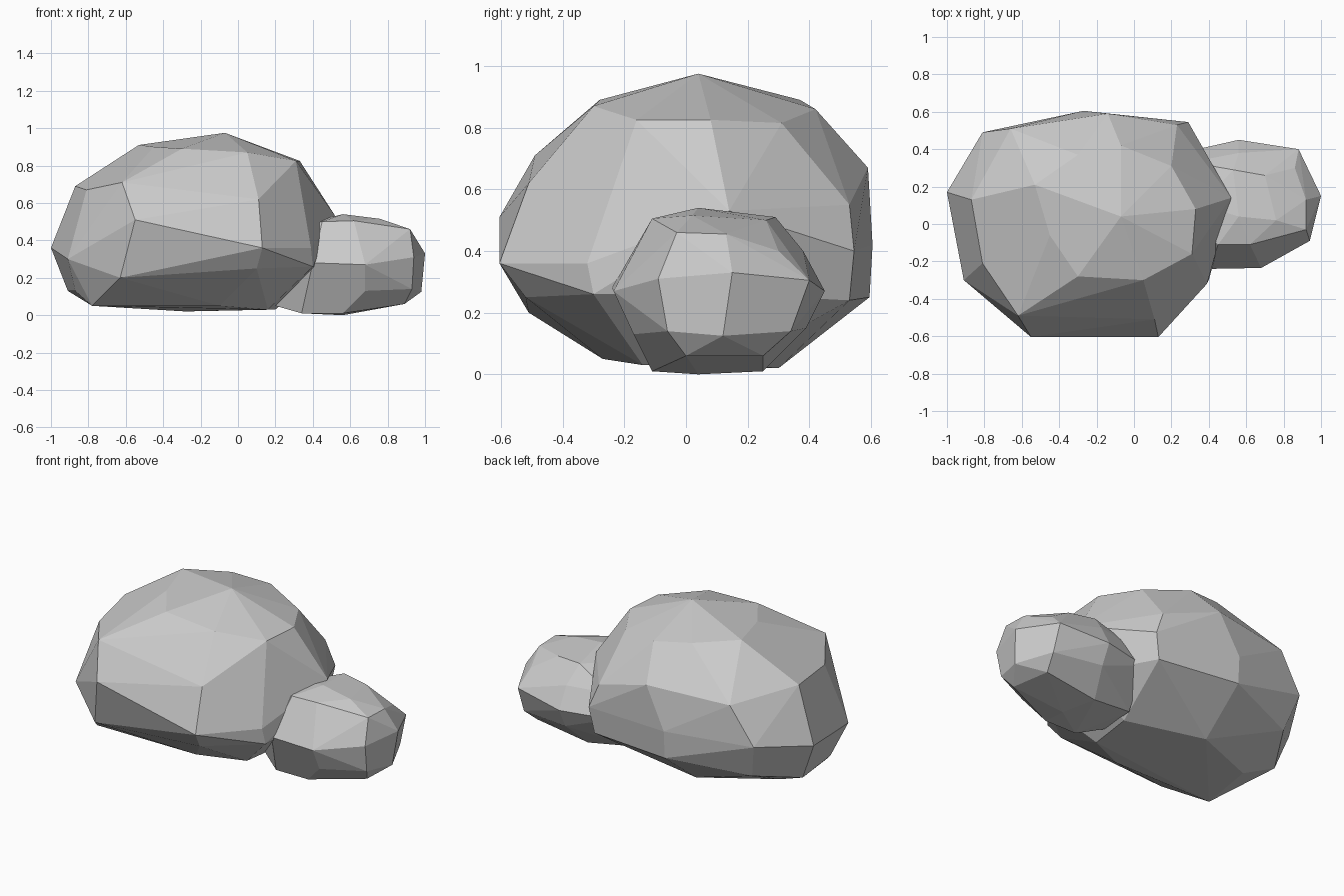
import bpy, bmesh, math


def boulder(name, *rings):
    """Faceted stone: convex skin around a few rough rings of corners."""
    bm = bmesh.new()
    for ring in rings:
        for p in ring:
            bm.verts.new(p)
    hull = bmesh.ops.convex_hull(bm, input=bm.verts[:])
    loose = {g for g in hull["geom_interior"] + hull["geom_unused"]
             if isinstance(g, bmesh.types.BMVert)}
    bmesh.ops.delete(bm, geom=list(loose), context='VERTS')
    # merge nearly flat triangles into broad facets
    bmesh.ops.dissolve_limit(bm, angle_limit=math.radians(4),
                             verts=bm.verts[:], edges=bm.edges[:])
    bmesh.ops.recalc_face_normals(bm, faces=bm.faces[:])
    me = bpy.data.meshes.new(name)
    bm.to_mesh(me)
    bm.free()
    ob = bpy.data.objects.new(name, me)
    bpy.context.collection.objects.link(ob)
    return ob


# Large boulder: crown, shoulder, waist, lower ring, base
boulder(
    "large_boulder",
    [(-.07, .04, .975), (-.30, -.28, .89), (.05, -.30, .87), (.31, -.16, .825),
     (.33, .08, .825), (.20, .31, .815), (-.07, .42, .86), (-.30, .37, .89),
     (-.53, .21, .91), (-.45, -.06, .90)],
    [(-.62, -.49, .71), (.11, -.51, .62), (.36, -.27, .53), (.52, .14, .53),
     (.23, .53, .55), (-.14, .59, .67), (-.66, .51, .65), (-.87, .13, .69),
     (-.81, -.21, .67)],
    [(-.55, -.605, .51), (.13, -.605, .36), (.39, -.32, .36), (.29, .545, .40),
     (-.27, .605, .42), (-.81, .49, .42), (-1, .17, .36), (-.91, -.30, .30)],
    [(-.63, -.51, .20), (.10, -.52, .25), (.40, -.30, .26), (.44, .14, .26),
     (.26, .53, .24), (-.27, .595, .25), (-.75, .42, .20), (-.91, .15, .13),
     (-.87, -.18, .13)],
    [(-.78, -.27, .05), (-.10, -.27, .05), (.16, -.14, .03), (.20, .15, .03),
     (-.28, .30, .02), (-.72, .10, .05)],
)

# Small boulder leaning into its right side
boulder(
    "small_boulder",
    [(.56, .04, .54), (.45, -.11, .50), (.62, -.11, .505), (.76, .02, .515),
     (.70, .26, .50), (.53, .29, .51), (.36, .10, .49)],
    [(.92, -.03, .46), (.92, .13, .455), (.86, .30, .40), (.56, .38, .40),
     (.30, .33, .40), (.22, .05, .40)],
    [(.94, -.09, .31), (1, .15, .33), (.88, .40, .305), (.56, .45, .27),
     (.25, .38, .27), (.12, .10, .27), (.40, -.24, .28), (.68, -.235, .27)],
    [(.93, -.06, .14), (.98, .12, .125), (.88, .34, .14), (.56, .39, .15),
     (.36, -.17, .14), (.68, -.17, .13)],
    [(.89, .00, .06), (.85, .25, .06), (.50, .25, .01), (.34, -.11, .01),
     (.56, -.11, .01), (.56, .04, 0), (.20, -.02, .05), (.22, .22, .05)],
)
